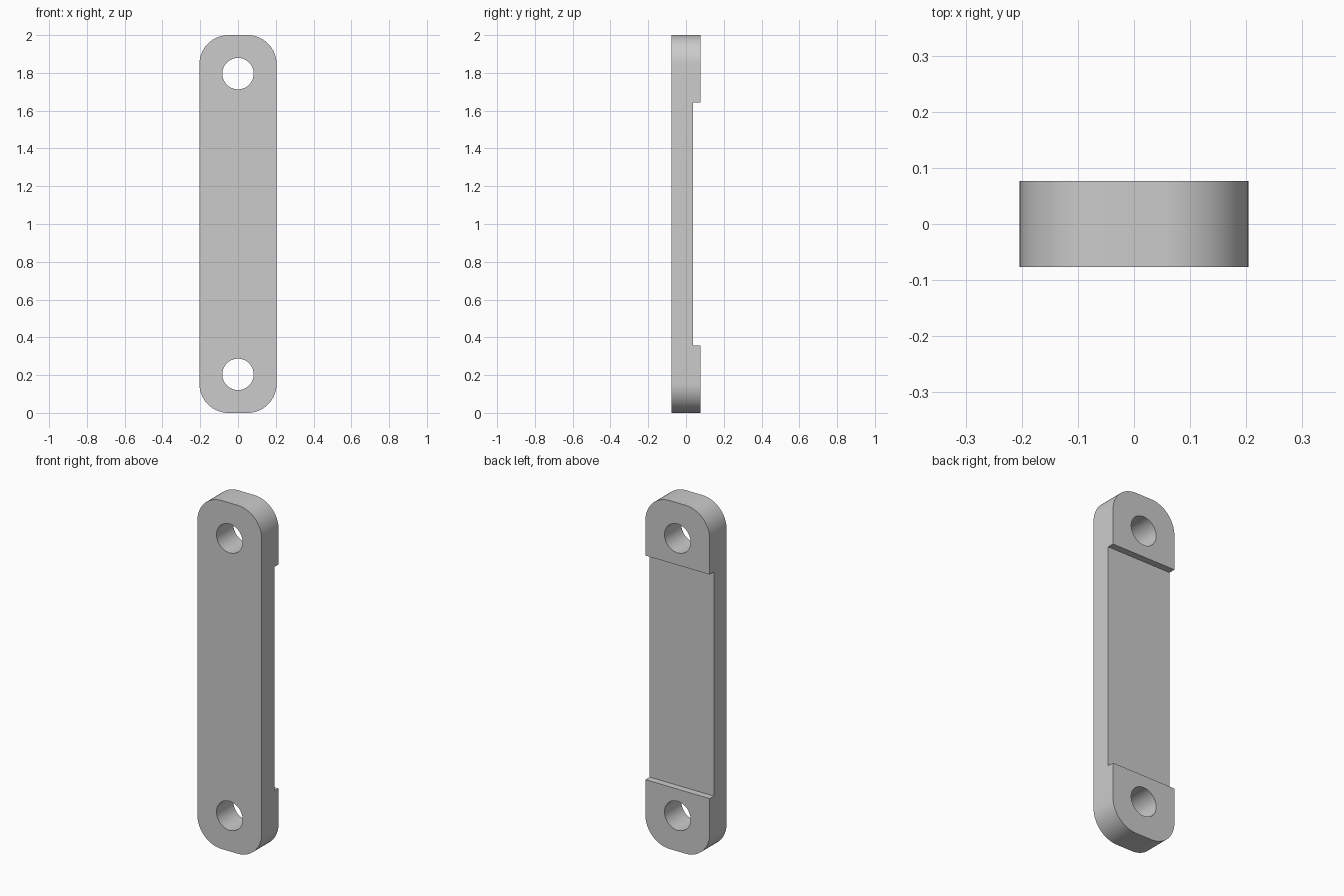
import bpy, bmesh, math
from mathutils import Matrix

cube = bpy.data.objects.get("Cube")
if cube:
    bpy.data.objects.remove(cube, do_unlink=True)

UNIT = 0.051
HALF_W, HALF_D, LENGTH = 4 * UNIT, 1.5 * UNIT, 2.0
CORNER_R, HOLE_R = 3 * UNIT, 0.083
HOLE_Z, PAD_Z = 4 * UNIT, 7 * UNIT
RECESS_Y = 0.75 * UNIT

grey = bpy.data.materials.new("plain grey")
grey.use_nodes = True
colour = (0.6, 0.6, 0.6, 1)
grey.diffuse_color = colour
grey.node_tree.nodes["Principled BSDF"].inputs["Base Color"].default_value = colour


def make_object(name, bm):
    bmesh.ops.recalc_face_normals(bm, faces=bm.faces)
    mesh = bpy.data.meshes.new(name)
    bm.to_mesh(mesh)
    bm.free()
    mesh.materials.append(grey)
    obj = bpy.data.objects.new(name, mesh)
    bpy.context.collection.objects.link(obj)
    return obj


# Link bar: rounded rectangle extruded from front to back
bm = bmesh.new()
steps = 16
corners = [(1, 1), (-1, 1), (-1, -1), (1, -1)]
outline = []
for quarter, (sx, sz) in enumerate(corners):
    cx = sx * (HALF_W - CORNER_R)
    cz = LENGTH / 2 + sz * (LENGTH / 2 - CORNER_R)
    for i in range(steps + 1):
        a = (quarter + i / steps) * math.pi / 2
        outline.append(bm.verts.new((cx + CORNER_R * math.cos(a), -HALF_D,
                                     cz + CORNER_R * math.sin(a))))
face = bm.faces.new(outline)
extruded = bmesh.ops.extrude_face_region(bm, geom=[face])
bmesh.ops.translate(bm, vec=(0, 2 * HALF_D, 0),
                    verts=[g for g in extruded["geom"] if isinstance(g, bmesh.types.BMVert)])
bar = make_object("link_bar", bm)

# Cutters: two pin holes and the shallow recess across the back
cutters = []
for name, z in (("lower_hole_cutter", HOLE_Z), ("upper_hole_cutter", LENGTH - HOLE_Z)):
    bm = bmesh.new()
    bmesh.ops.create_cone(bm, cap_ends=True, segments=64, radius1=HOLE_R, radius2=HOLE_R,
                          depth=1, matrix=Matrix.Translation((0, 0, z))
                          @ Matrix.Rotation(math.pi / 2, 4, "X"))
    cutters.append(make_object(name, bm))

bm = bmesh.new()
bmesh.ops.create_cube(bm, size=1, matrix=Matrix.Translation((0, RECESS_Y + 0.5, LENGTH / 2))
                      @ Matrix.Diagonal((1, 1, LENGTH - 2 * PAD_Z, 1)))
cutters.append(make_object("recess_cutter", bm))

bpy.ops.object.select_all(action="DESELECT")
bpy.context.view_layer.objects.active = bar
bar.select_set(True)
for cutter in cutters:
    mod = bar.modifiers.new(cutter.name, "BOOLEAN")
    mod.operation = "DIFFERENCE"
    mod.solver = "EXACT"
    mod.object = cutter
    bpy.ops.object.modifier_apply(modifier=mod.name)
for cutter in cutters:
    bpy.data.objects.remove(cutter, do_unlink=True)

# Smooth the rounded ends and bores, keep the edges crisp
bpy.ops.object.shade_smooth_by_angle(angle=math.radians(30))
